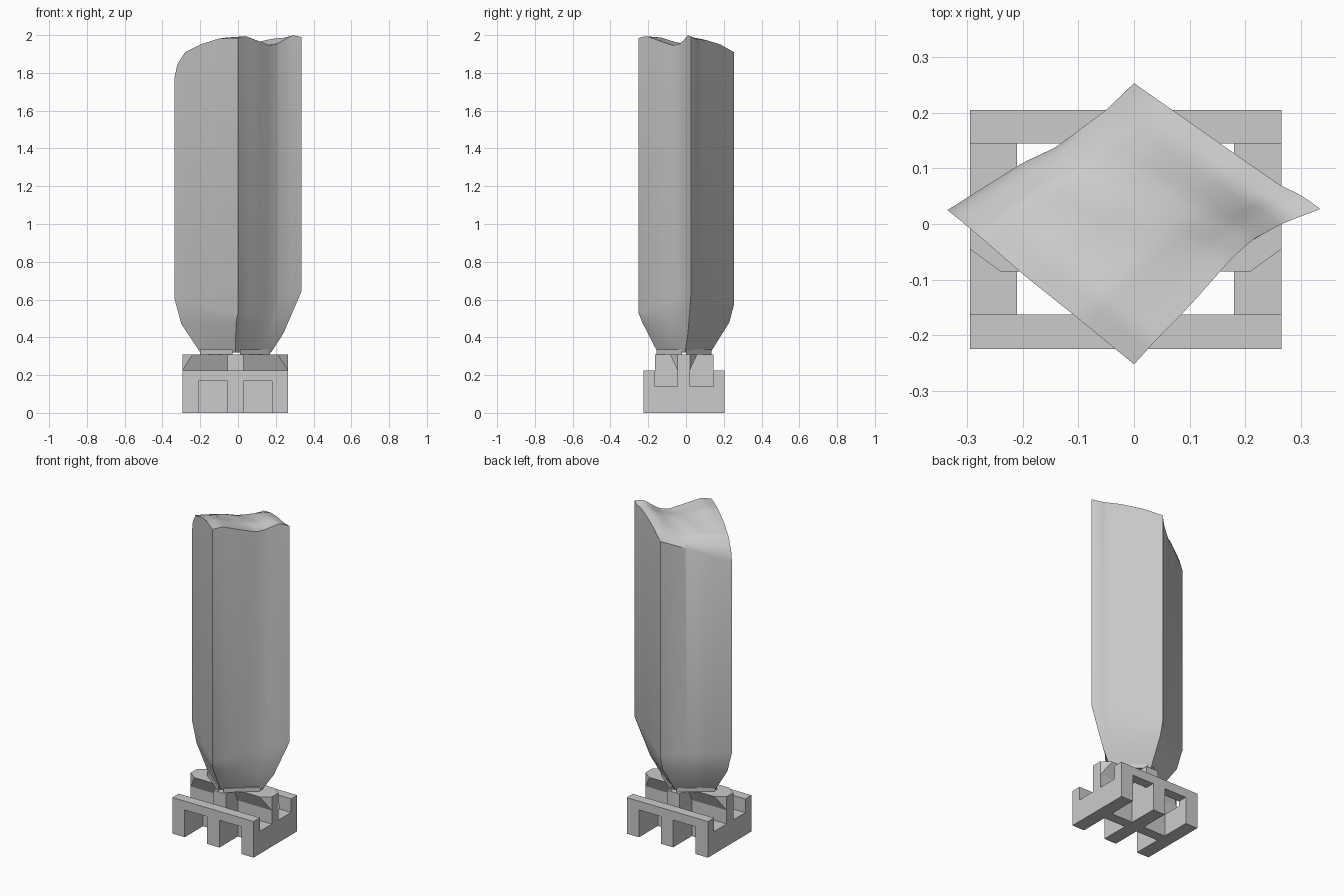
import bpy, bmesh, math
from mathutils import Vector

cube = bpy.data.objects.get("Cube")
if cube:
    bpy.data.objects.remove(cube, do_unlink=True)

GREY = (0.6, 0.6, 0.6, 1)
grey = bpy.data.materials.new("light grey")
grey.use_nodes = True
grey.diffuse_color = GREY
grey.node_tree.nodes["Principled BSDF"].inputs["Base Color"].default_value = GREY


def finish(name, bm, smooth=False):
    bmesh.ops.recalc_face_normals(bm, faces=bm.faces)
    mesh = bpy.data.meshes.new(name)
    bm.to_mesh(mesh)
    bm.free()
    mesh.materials.append(grey)
    obj = bpy.data.objects.new(name, mesh)
    bpy.context.collection.objects.link(obj)
    if smooth:
        bpy.ops.object.select_all(action='DESELECT')
        obj.select_set(True)
        bpy.context.view_layer.objects.active = obj
        bpy.ops.object.shade_smooth_by_angle(angle=math.radians(30))
    return obj


def hull(name, points):
    bm = bmesh.new()
    for p in points:
        bm.verts.new(p)
    bmesh.ops.convex_hull(bm, input=bm.verts)
    bmesh.ops.dissolve_limit(bm, angle_limit=0.01, verts=bm.verts, edges=bm.edges)
    return finish(name, bm)


def box(name, xs, ys, zs):
    return hull(name, [(x, y, z) for x in xs for y in ys for z in zs])


# Base frame: two rails on legs, side bars and a raised cross in the middle
LEFT, MID, RIGHT = (-0.295, -0.21), (-0.055, 0.03), (0.18, 0.265)
WIDE = (LEFT[0], RIGHT[1])
SPINE = (-0.045, 0.02)
RAIL, BEAM, TOP = 0.225, 0.14, 0.31
for label, ys in (("front", (-0.225, -0.163)), ("back", (0.145, 0.205))):
    box(label + "_rail", WIDE, ys, (0.17, RAIL))
    for side, xs in (("right", LEFT), ("middle", MID), ("left", RIGHT)):
        box(f"{label}_{side}_leg", xs, ys, (0, 0.17))
for side, xs in (("right", LEFT), ("left", RIGHT)):
    box(side + "_front_side_bar", xs, (-0.163, SPINE[0]), (0, BEAM))
    box(side + "_back_side_bar", xs, (SPINE[1], 0.145), (0, BEAM))
box("cross_wall", WIDE, SPINE, (0, RAIL))
box("centre_bar", MID, (-0.163, 0.145), (0, TOP))

# Flared cap along the cross wall
cap = [(x, y, z) for x in WIDE for y in SPINE for z in (RAIL, TOP)]
cap += [(x, y, TOP) for x in (-0.24, 0.21) for y in (-0.085, 0.06)]
hull("flared_cap", cap)

# Thin corner pads under the shaft
for sx, x0, x1 in (("right", -0.03, -0.2), ("left", 0.01, 0.17)):
    for sy, y0, y1 in (("front", -0.02, -0.155), ("back", 0.0, 0.135)):
        tri = [(x0, y0), (x1, y0), (x0, y1)]
        hull(f"{sy}_{sx}_pad", [(x, y, z) for x, y in tri for z in (TOP, 0.335)])


# Shaft: four rim curves, a patch for the worn top, and rings down to the foot
def curve(points):
    pts = [Vector(p) for p in points]
    dist = [0]
    for a, b in zip(pts, pts[1:]):
        dist.append(dist[-1] + (b - a).xy.length)

    def sample(t):
        d = t * dist[-1]
        for i in range(len(pts) - 1):
            if d <= dist[i + 1] + 1e-9:
                return pts[i].lerp(pts[i + 1], (d - dist[i]) / (dist[i + 1] - dist[i]))
        return pts[-1].copy()
    return sample


A, B = (-0.335, 0.025, 1.78), (0, 0.253, 1.91)
C, D = (0.335, 0.027, 1.99), (0, -0.252, 1.985)
front_right = curve([A, (-0.325, 0.017, 1.84), (-0.28, -0.02, 1.91),
                     (-0.2, -0.09, 1.95), (-0.1, -0.17, 1.982), D])
front_left = curve([D, (0.04, -0.208, 1.995), (0.1, -0.147, 1.972), (0.17, -0.068, 1.945),
                    (0.21, -0.03, 1.955), (0.265, 0.0, 1.988), (0.29, 0.01, 2.0), C])
back_right = curve([A, (-0.2, 0.11, 1.83), (-0.14, 0.138, 1.85), (-0.05, 0.205, 1.885), B])
back_left = curve([B, (0.1, 0.183, 1.95), (0.2, 0.113, 1.972), (0.265, 0.068, 1.978),
                   (0.3, 0.052, 1.98), C])

N = 24
va, vb, vc, vd = map(Vector, (A, B, C, D))
bm = bmesh.new()
grid = {}
for i in range(N + 1):
    for j in range(N + 1):
        u, v = i / N, j / N
        p = front_right(u).lerp(back_left(u), v) + back_right(v).lerp(front_left(v), u)
        p -= va.lerp(vd, u).lerp(vb.lerp(vc, u), v)
        # Shallow worn fold across the top
        fold = 0.11 - 0.4 * abs(p.x + 0.13)
        p.z += 0.12 * u * (1 - u) * v * (1 - v) * math.exp(-((p.y - fold + 0.03) / 0.05) ** 2)
        grid[i, j] = bm.verts.new(p)
for i in range(N):
    for j in range(N):
        bm.faces.new([grid[i, j], grid[i + 1, j], grid[i + 1, j + 1], grid[i, j + 1]])

loop = [grid[i, 0] for i in range(N)] + [grid[N, j] for j in range(N)]
loop += [grid[i, N] for i in range(N, 0, -1)] + [grid[0, j] for j in range(N, 0, -1)]

# Corner points of each lower ring, in the order right, front, left, back
shoulder = [(-0.335, 0.025, 0.6), (0, -0.252, 0.53), (0.335, 0.027, 0.64), (0, 0.253, 0.57)]
waist = [(-0.3, 0.02, 0.47), (-0.01, -0.232, 0.48), (0.24, 0.01, 0.42), (0, 0.23, 0.48)]
foot = [(-0.2, -0.005, 0.32), (-0.015, -0.15, 0.32), (0.175, -0.005, 0.32), (-0.015, 0.13, 0.32)]
rings = [loop]
for corners in (shoulder, waist, foot):
    ring = []
    for k, top in enumerate(loop):
        side, step = divmod(k, N)
        p = Vector(corners[side]).lerp(Vector(corners[(side + 1) % 4]), step / N)
        if corners is shoulder:
            p.xy = top.co.xy
        ring.append(bm.verts.new(p))
    rings.append(ring)
for upper, lower in zip(rings, rings[1:]):
    for k in range(len(loop)):
        n = (k + 1) % len(loop)
        bm.faces.new([upper[k], upper[n], lower[n], lower[k]])
bm.faces.new(rings[-1])
finish("shaft", bm, smooth=True)
